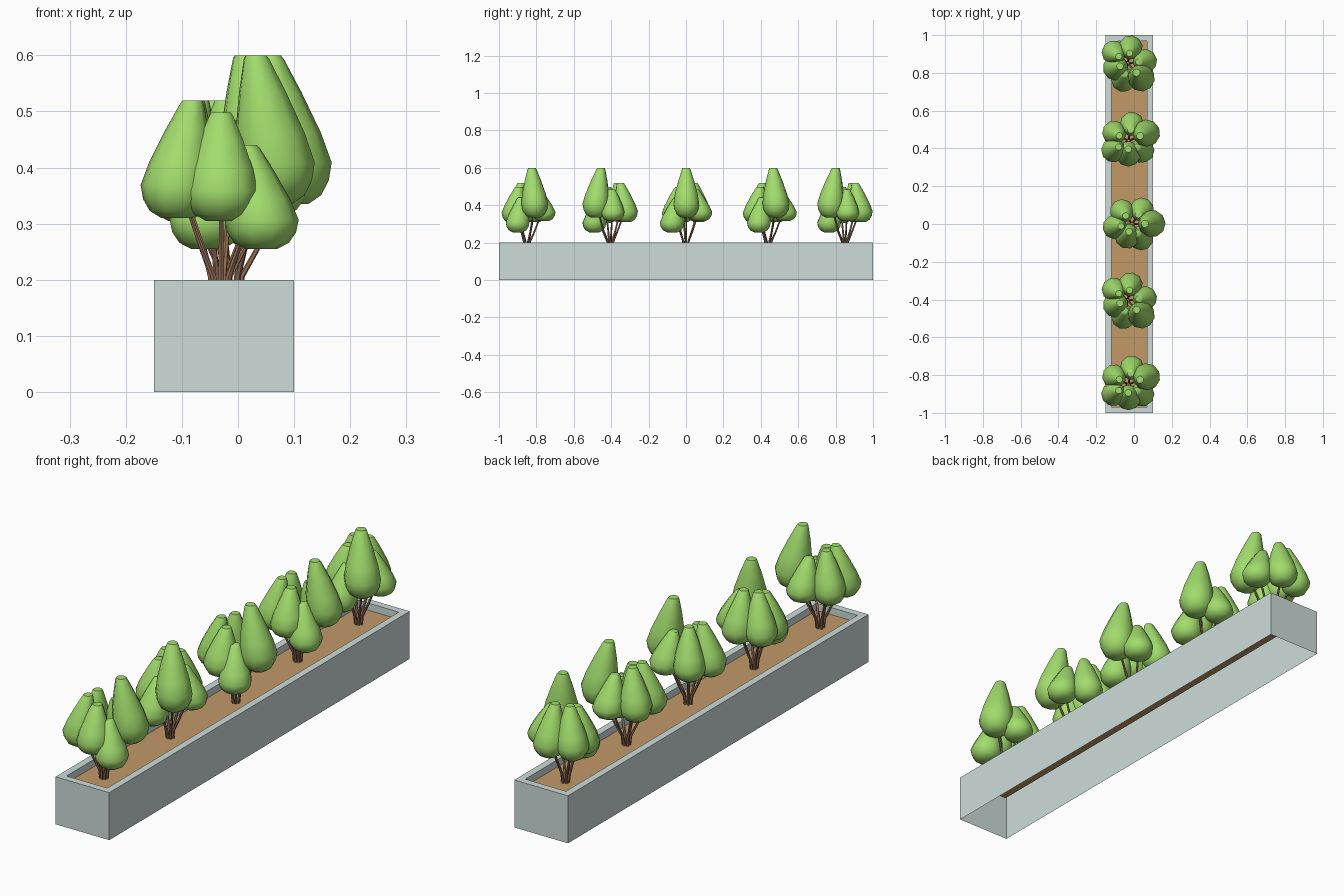
import bpy, bmesh, math
from mathutils import Vector

if "Cube" in bpy.data.objects:
    bpy.data.objects.remove(bpy.data.objects["Cube"])


def material(name, rgb):
    m = bpy.data.materials.new(name)
    m.diffuse_color = (*rgb, 1)
    m.use_nodes = True
    m.node_tree.nodes["Principled BSDF"].inputs["Base Color"].default_value = m.diffuse_color
    return m


LEAF = material("leaf_green", (0.36, 0.72, 0.15))
BARK = material("bark_brown", (0.32, 0.17, 0.10))
SOIL = material("soil_brown", (0.54, 0.32, 0.14))
STONE = material("planter_grey", (0.61, 0.72, 0.70))


def finish(bm, name, mat, angle=None):
    me = bpy.data.meshes.new(name)
    bm.to_mesh(me)
    bm.free()
    ob = bpy.data.objects.new(name, me)
    bpy.context.collection.objects.link(ob)
    me.materials.append(mat)
    if angle:
        bpy.ops.object.select_all(action='DESELECT')
        ob.select_set(True)
        bpy.context.view_layer.objects.active = ob
        bpy.ops.object.shade_smooth_by_angle(angle=math.radians(angle))
    return ob


def tube(bm, rings, sides, turn=0.0):
    """Bridge horizontal rings given as (centre, radius), capped at both ends."""
    loops = []
    for c, r in rings:
        loops.append([bm.verts.new(c + Vector((r * math.cos(turn + math.tau * i / sides),
                                               r * math.sin(turn + math.tau * i / sides), 0)))
                      for i in range(sides)])
    for a, b in zip(loops, loops[1:]):
        for i in range(sides):
            j = (i + 1) % sides
            bm.faces.new((a[i], a[j], b[j], b[i]))
    bm.faces.new(loops[0][::-1])
    bm.faces.new(loops[-1])


# Planter: open-bottomed box with a rim and a shallow recess
X0, X1, H, WALL, DEPTH = -0.15, 0.10, 0.20, 0.03, 0.03


def rectangle(bm, inset, z):
    return [bm.verts.new((x, y, z)) for x, y in (
        (X0 + inset, -1 + inset), (X1 - inset, -1 + inset),
        (X1 - inset, 1 - inset), (X0 + inset, 1 - inset))]


bm = bmesh.new()
steps = [rectangle(bm, i, z) for i, z in ((0, 0), (0, H), (WALL, H), (WALL, H - DEPTH))]
for a, b in zip(steps, steps[1:]):
    for i in range(4):
        j = (i + 1) % 4
        bm.faces.new((a[i], a[j], b[j], b[i]))
finish(bm, "planter_box", STONE)

# Soil sheet
bm = bmesh.new()
bm.faces.new(rectangle(bm, WALL, H - DEPTH))
finish(bm, "soil", SOIL)

# Bush lobes: angle, distance from the stem base, radius, bottom z, top z
LOBES = [
    (23, 0.105, 0.072, 0.335, 0.60),
    (78, 0.092, 0.064, 0.315, 0.485),
    (150, 0.086, 0.064, 0.31, 0.52),
    (212, 0.094, 0.064, 0.31, 0.52),
    (270, 0.068, 0.068, 0.305, 0.498),
    (-35, 0.088, 0.066, 0.255, 0.44),
]
# Teardrop profile: height fraction, radius fraction
PROFILE = [(0, 0.42), (0.06, 0.74), (0.16, 0.93), (0.28, 1.0),
           (0.48, 0.88), (0.75, 0.60), (0.97, 0.33), (1, 0.27)]


def bush(index, x, y, turn):
    base = Vector((x, y, 0))
    leaves, stems = bmesh.new(), bmesh.new()
    for ang, dist, rad, z0, z1 in LOBES:
        a = math.radians(ang + turn)
        d = Vector((math.cos(a), math.sin(a), 0))
        # Foliage lobe leaning towards the bush centre
        rings = []
        for t, r in PROFILE:
            lean = 1 - 0.36 * max(0, t - 0.28) / 0.72
            rings.append((base + d * dist * lean + Vector((0, 0, z0 + t * (z1 - z0))), rad * r))
        tube(leaves, rings, 10, a)
        # Bent stem from the soil into the lobe
        path = ((0.012, H - DEPTH, 0.006), (0.016, 0.205, 0.006),
                (dist * 0.45, 0.26, 0.005), (dist * 0.85, z0 + 0.04, 0.004))
        tube(stems, [(base + d * s + Vector((0, 0, z)), r) for s, z, r in path], 6, a)
    finish(leaves, f"foliage_{index}", LEAF, 50)
    finish(stems, f"stems_{index}", BARK, 50)


# Five bushes along the planter, each turned differently
for n, (x, y, turn) in enumerate([(-0.03, -0.85, 0), (-0.033, -0.405, -70), (-0.01, 0.0, -22),
                                  (-0.03, 0.44, 0), (-0.033, 0.85, -70)], 1):
    bush(n, x, y, turn)
